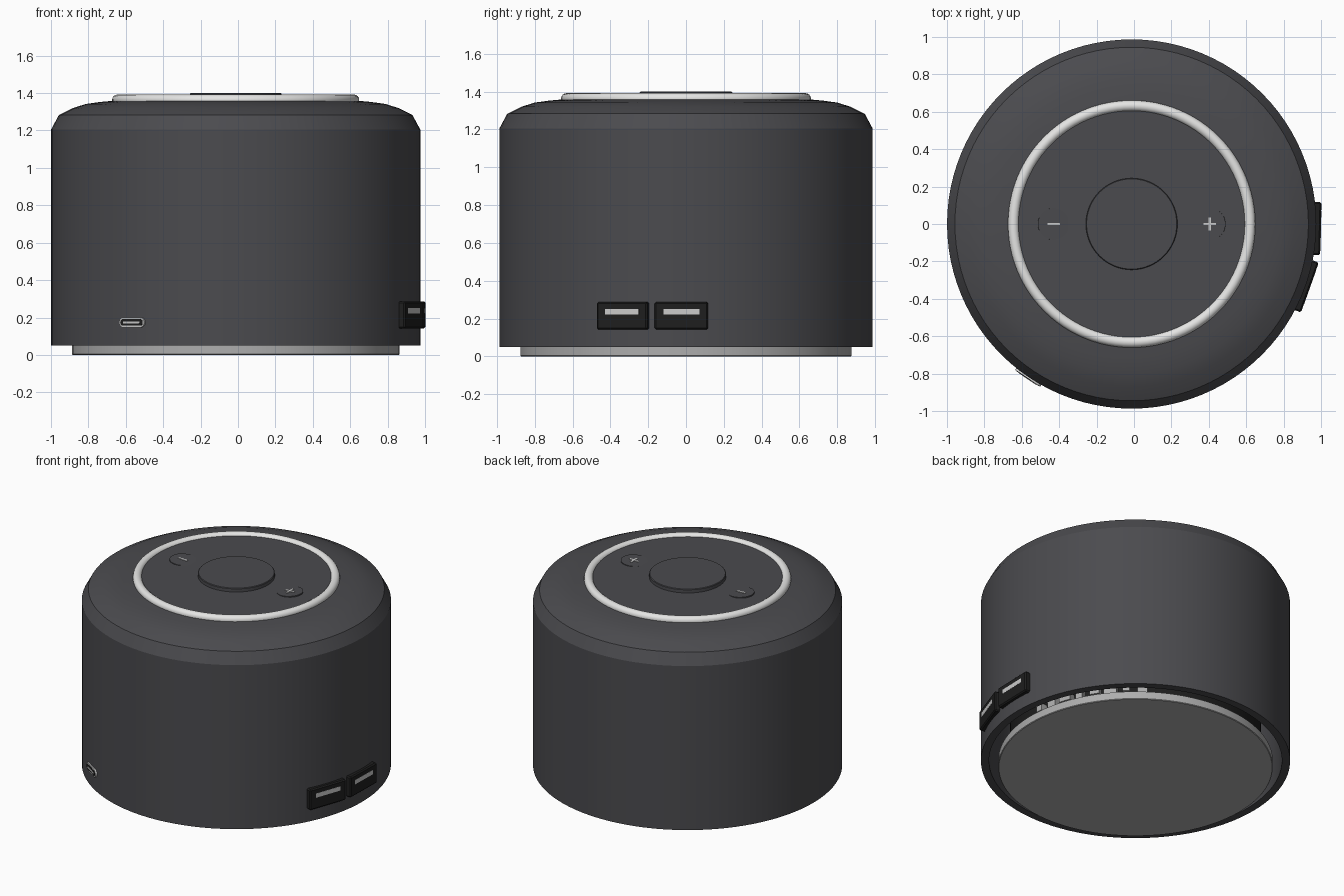
import bpy, bmesh
from math import pi, sin, cos, radians
from mathutils import Matrix, Vector

if "Cube" in bpy.data.objects:
    bpy.data.objects.remove(bpy.data.objects["Cube"])

CX = -0.0125      # axis of the round body
R = 0.987         # body radius


def material(name, r, g, b, rough=0.6):
    m = bpy.data.materials.new(name)
    m.use_nodes = True
    m.diffuse_color = (r, g, b, 1)
    bsdf = m.node_tree.nodes["Principled BSDF"]
    bsdf.inputs["Base Color"].default_value = (r, g, b, 1)
    bsdf.inputs["Roughness"].default_value = rough
    return m


charcoal = material("charcoal", 0.07, 0.07, 0.077)
black = material("black plastic", 0.013, 0.013, 0.013)
white = material("white ring", 0.78, 0.78, 0.77)
silver = material("silver", 0.42, 0.42, 0.42)
pale = material("pale metal", 0.6, 0.6, 0.6)


def finish(bm, name, mat, matrix, angle=20):
    bmesh.ops.recalc_face_normals(bm, faces=bm.faces)
    me = bpy.data.meshes.new(name)
    bm.to_mesh(me)
    bm.free()
    me.materials.append(mat)
    ob = bpy.data.objects.new(name, me)
    bpy.context.collection.objects.link(ob)
    ob.matrix_world = matrix
    bpy.ops.object.select_all(action="DESELECT")
    bpy.context.view_layer.objects.active = ob
    ob.select_set(True)
    bpy.ops.object.shade_smooth_by_angle(angle=radians(angle))
    return ob


def lathe(name, profile, mat, steps=96, closed=False, at=(CX, 0, 0), tilt=0, angle=20):
    """Spin (radius, height) points around the vertical axis."""
    bm = bmesh.new()
    vs = [bm.verts.new((r, 0, z)) for r, z in profile]
    edges = [bm.edges.new(p) for p in zip(vs, vs[1:])]
    if closed:
        edges.append(bm.edges.new((vs[-1], vs[0])))
    bmesh.ops.spin(bm, geom=vs + edges, cent=(0, 0, 0), axis=(0, 0, 1),
                   angle=2 * pi, steps=steps, use_merge=False)
    bmesh.ops.remove_doubles(bm, verts=bm.verts, dist=0.0002)
    return finish(bm, name, mat, Matrix.Translation(at) @ Matrix.Rotation(tilt, 4, "Y"), angle)


def on_wall(deg, dist, z):
    """Frame on the body wall: local x points outward, y runs along the wall."""
    return (Matrix.Translation((CX, 0, 0)) @ Matrix.Rotation(radians(deg), 4, "Z")
            @ Matrix.Translation((dist, 0, z)))


def box(name, size, mat, matrix, bevel=0):
    bm = bmesh.new()
    bmesh.ops.create_cube(bm, size=1)
    bmesh.ops.scale(bm, vec=size, verts=bm.verts)
    if bevel:
        bmesh.ops.bevel(bm, geom=bm.edges[:], offset=bevel, segments=1, affect="EDGES")
    return finish(bm, name, mat, matrix)


def pill(name, width, height, depth, mat, matrix):
    bm = bmesh.new()
    r, n = height / 2, 12
    ring = []
    for side in (1, -1):
        for i in range(n + 1):
            a = pi * i / n - pi / 2
            ring.append(bm.verts.new((0, side * (width / 2 - r + r * cos(a)), side * r * sin(a))))
    face = bm.faces.new(ring)
    out = bmesh.ops.extrude_face_region(bm, geom=[face])["geom"]
    bmesh.ops.translate(bm, vec=(-depth, 0, 0),
                        verts=[v for v in out if isinstance(v, bmesh.types.BMVert)])
    return finish(bm, name, mat, matrix)


# Hollow outer shell with chamfered shoulder
lathe("body_shell", [(0.935, 0.05), (R, 0.05), (R, 1.19), (R, 1.205), (0.945, 1.283),
                     (0.87, 1.32), (0.80, 1.342), (0.72, 1.353), (0.64, 1.36),
                     (0.62, 1.374), (0, 1.374), (0, 1.26), (0.85, 1.24), (0.935, 1.18)],
      charcoal, closed=True)

# Light ring around the control panel
lathe("light_ring", [(0.632 + 0.029 * cos(2 * pi * i / 16), 1.363 + 0.029 * sin(2 * pi * i / 16))
                     for i in range(16)], white, closed=True, angle=40)

# Centre button
lathe("centre_button", [(0, 1.36), (0.245, 1.36), (0.245, 1.396), (0.241, 1.4), (0, 1.4)],
      charcoal, steps=64)

# Volume buttons, tipped slightly so the outer edge stands proud
for name, side in (("minus", -1), ("plus", 1)):
    x = CX + side * 0.417
    lathe(name + "_button", [(0, -0.02), (0.085, -0.02), (0.085, 0.004), (0, 0.004)], charcoal,
          steps=48, at=(x, 0, 1.374), tilt=-side * radians(3))
    mark = Matrix.Translation((x, 0, 1.379)) @ Matrix.Rotation(-side * radians(3), 4, "Y")
    box(name + "_mark_bar", (0.068, 0.013, 0.005), pale, mark)
    if side > 0:
        box(name + "_mark_upright", (0.013, 0.068, 0.005), pale, mark)

# Base foot and the core above it
lathe("base_foot", [(0, 0), (0.872, 0), (0.876, 0.004), (0.876, 0.055), (0.85, 0.06), (0, 0.06)],
      silver)
lathe("inner_core", [(0, 0.06), (0.8, 0.06), (0.8, 1.1), (0, 1.1)], black)

# Small inner parts seen through the gap over the foot
for i in range(8):
    box("inner_component", (0.05, 0.045 + 0.02 * (i % 3), 0.05 + 0.03 * (i % 2)), silver,
        on_wall(4 + 7 * i, 0.83, 0.1))

# Rectangular ports on the left wall
for name, deg in (("front_port", -19.6), ("rear_port", -1.4)):
    box(name + "_housing", (0.09, 0.283, 0.145), black, on_wall(deg, 0.9665, 0.214), 0.008)
    box(name + "_tongue", (0.006, 0.19, 0.03), pale, on_wall(deg, 1.0095, 0.236))

# Oval charging socket
for name, w, h, dist, mat in (("socket_rim", 0.162, 0.054, 0.995, pale),
                              ("socket_opening", 0.144, 0.036, 0.997, black),
                              ("socket_tongue", 0.108, 0.011, 0.999, pale)):
    pill(name, w, h, 0.03, mat, on_wall(236, dist, 0.174))
